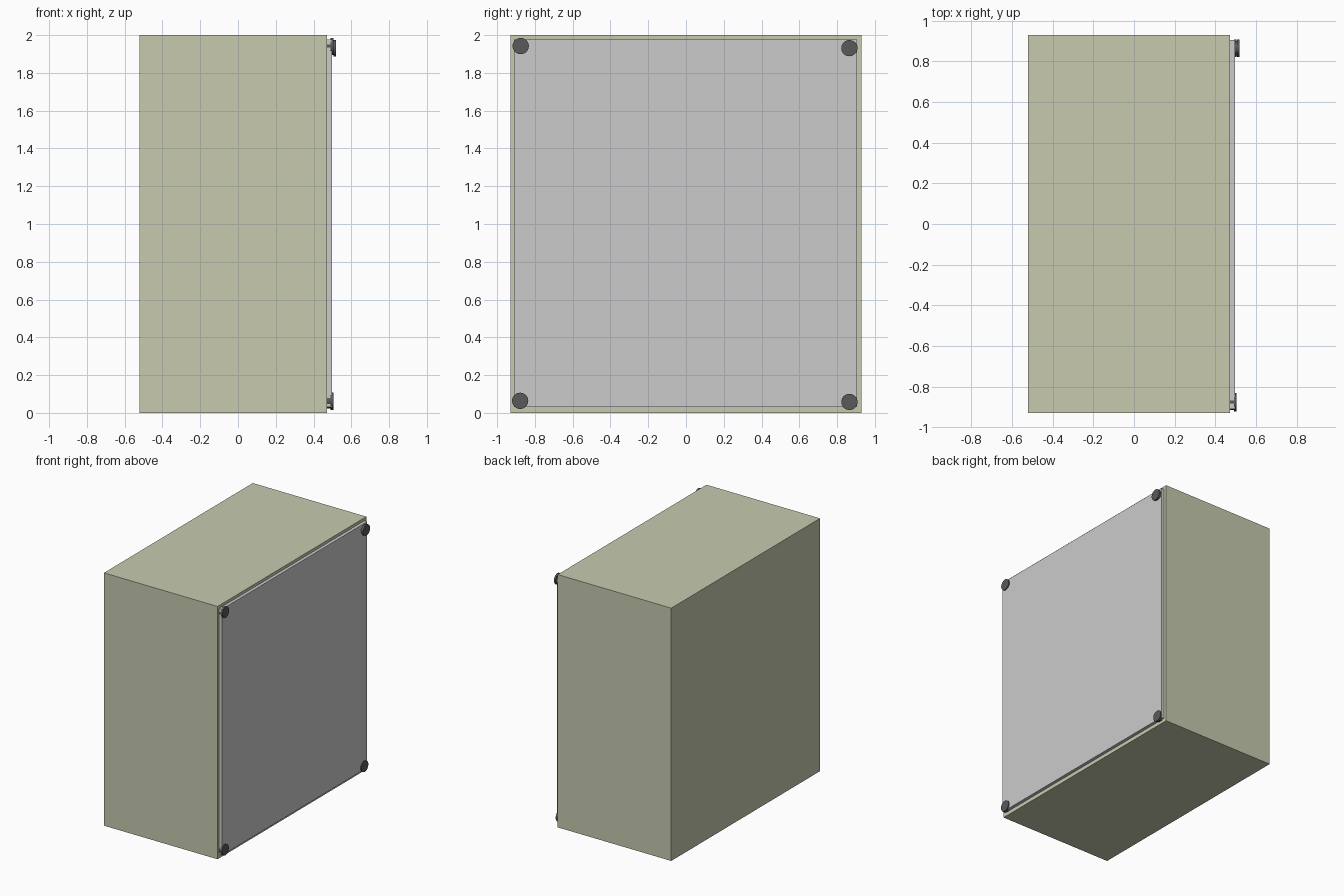
import bpy, bmesh, math
from mathutils import Matrix, Vector

if "Cube" in bpy.data.objects:
    bpy.data.objects.remove(bpy.data.objects["Cube"])


def material(name, color):
    m = bpy.data.materials.new(name)
    m.diffuse_color = (*color, 1)
    m.use_nodes = True
    m.node_tree.nodes["Principled BSDF"].inputs["Base Color"].default_value = m.diffuse_color
    return m


def add_object(name, bm, mat=None):
    mesh = bpy.data.meshes.new(name)
    bm.to_mesh(mesh)
    bm.free()
    ob = bpy.data.objects.new(name, mesh)
    bpy.context.collection.objects.link(ob)
    if mat:
        mesh.materials.append(mat)
    return ob


def box(name, lo, hi, mat=None):
    lo, hi = Vector(lo), Vector(hi)
    bm = bmesh.new()
    bmesh.ops.create_cube(bm, size=1, matrix=Matrix.Translation((lo + hi) / 2)
                          @ Matrix.Diagonal((*(hi - lo), 1)))
    return add_object(name, bm, mat)


def disc(bm, x0, x1, y, z, r):
    # cylinder lying along x
    bmesh.ops.create_cone(bm, cap_ends=True, segments=32, radius1=r, radius2=r, depth=x1 - x0,
                          matrix=Matrix.Translation(((x0 + x1) / 2, y, z))
                          @ Matrix.Rotation(math.pi / 2, 4, 'Y'))


olive = material("olive", (0.57, 0.59, 0.43))
dark = material("dark_grey", (0.1, 0.1, 0.1))

FACE = 0.472   # front plane of the cabinet

# Cabinet and cover panel
box("cabinet", (-0.522, -0.93, 0), (FACE, 0.93, 2), olive)
box("cover_panel", (FACE, -0.91, 0.03), (0.497, 0.905, 1.977))

# Corner bolts, each slightly off and screwed to its own depth: y, z, outer x
bolts = [(-0.875, 1.942, 0.505), (0.865, 1.931, 0.52),
         (-0.878, 0.064, 0.505), (0.865, 0.058, 0.505)]
for i, (y, z, tip) in enumerate(bolts):
    bm = bmesh.new()
    disc(bm, FACE - 0.01, tip - 0.014, y, z, 0.036)   # shank
    disc(bm, tip - 0.014, tip, y, z, 0.043)           # head
    ob = add_object(f"corner_bolt_{i + 1}", bm, dark)
    for f in ob.data.polygons:
        f.use_smooth = len(f.vertices) == 4
    for e in ob.data.edges:
        a, b = (ob.data.vertices[v].co for v in e.vertices)
        e.use_edge_sharp = abs(a.x - b.x) < 1e-5      # crisp rims
